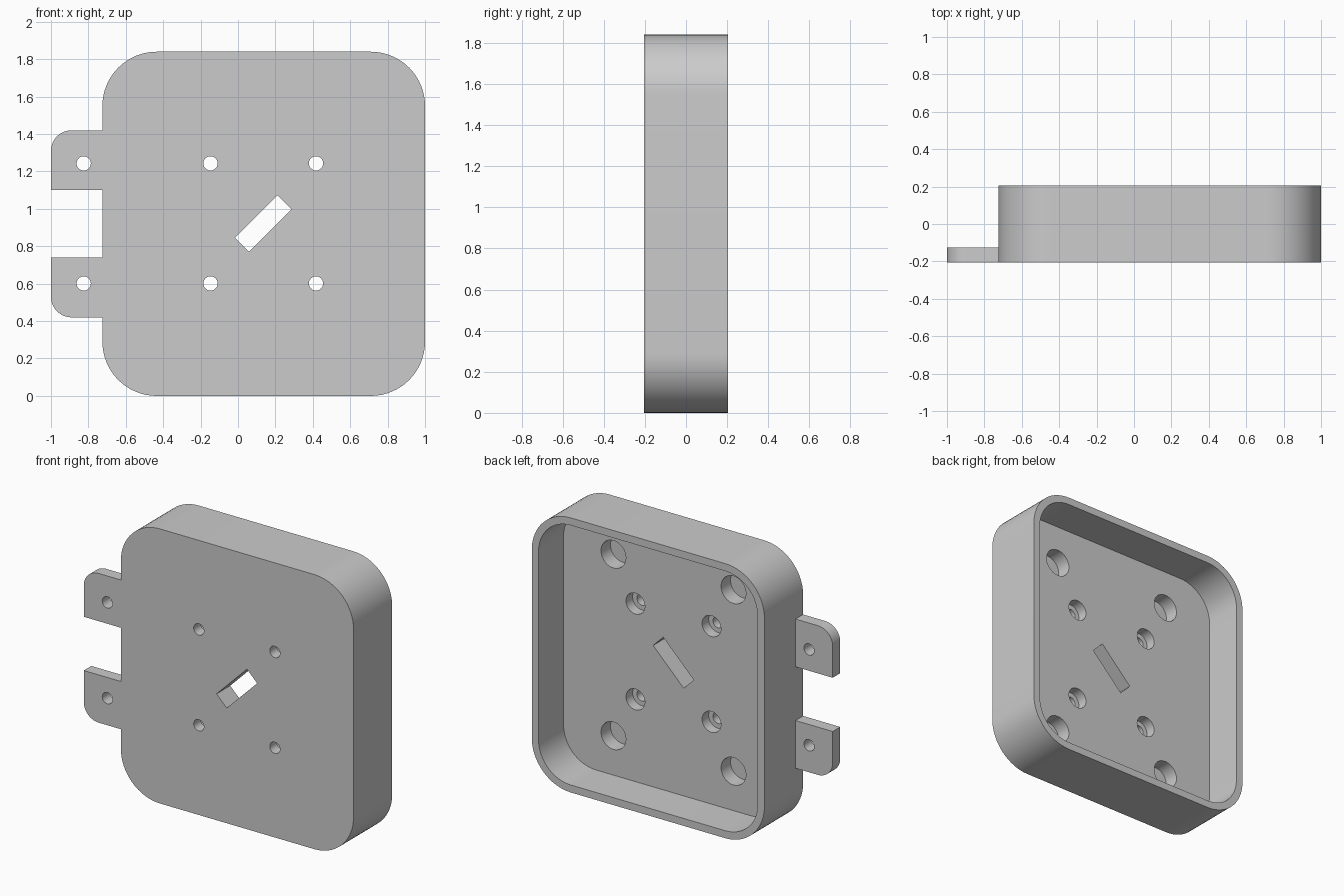
import bpy, bmesh, math
from mathutils import Vector

if "Cube" in bpy.data.objects:
    bpy.data.objects.remove(bpy.data.objects["Cube"])

grey = bpy.data.materials.new("plain grey")
grey.use_nodes = True
grey.diffuse_color = (0.6, 0.6, 0.6, 1)
grey.node_tree.nodes["Principled BSDF"].inputs["Base Color"].default_value = (0.6, 0.6, 0.6, 1)

FRONT, BACK = -0.205, 0.205
FLOOR = -0.06          # inner floor of the tray
LEFT, RIGHT, TOP = -0.725, 1.0, 1.84
MID_X, MID_Z = 0.135, 0.922


def prism(name, outline, y0, y1):
    """Extrude an outline in the x-z plane from y0 to y1."""
    bm = bmesh.new()
    face = bm.faces.new([bm.verts.new((x, y0, z)) for x, z in outline])
    side = bmesh.ops.extrude_face_region(bm, geom=[face])
    verts = [v for v in side["geom"] if isinstance(v, bmesh.types.BMVert)]
    bmesh.ops.translate(bm, vec=(0, y1 - y0, 0), verts=verts)
    bmesh.ops.recalc_face_normals(bm, faces=bm.faces)
    mesh = bpy.data.meshes.new(name)
    bm.to_mesh(mesh)
    bm.free()
    mesh.materials.append(grey)
    obj = bpy.data.objects.new(name, mesh)
    bpy.context.collection.objects.link(obj)
    return obj


def arc(cx, cz, r, start, sweep, steps):
    return [(cx + r * math.cos(start + sweep * i / steps),
             cz + r * math.sin(start + sweep * i / steps)) for i in range(steps + 1)]


def rounded_rect(x0, x1, z0, z1, radii, steps=16):
    """Radii run from top right, anticlockwise; zero keeps a square corner."""
    corners = [(x1, z1, -1, -1), (x0, z1, 1, -1), (x0, z0, 1, 1), (x1, z0, -1, 1)]
    pts = []
    for i, ((x, z, sx, sz), r) in enumerate(zip(corners, radii)):
        if r:
            pts += arc(x + sx * r, z + sz * r, r, i * math.pi / 2, math.pi / 2, steps)
        else:
            pts.append((x, z))
    return pts


def hole(x, z, r, y0, y1):
    return prism("hole_cutter", arc(x, z, r, 0, math.tau, 40)[:-1], y0, y1)


def select(obj):
    bpy.ops.object.select_all(action="DESELECT")
    obj.select_set(True)
    bpy.context.view_layer.objects.active = obj


def cut(obj, cutter):
    cutter.hide_render = True
    select(obj)
    mod = obj.modifiers.new("cut", "BOOLEAN")
    mod.operation, mod.solver, mod.object = "DIFFERENCE", "EXACT", cutter
    bpy.ops.object.modifier_apply(modifier=mod.name)
    bpy.data.objects.remove(cutter)


def smooth(obj):
    select(obj)
    bpy.ops.object.shade_smooth_by_angle(angle=math.radians(30))


# Open-backed tray with rounded corners
WALL, R = 0.05, 0.29
tray = prism("tray", rounded_rect(LEFT, RIGHT, 0, TOP, [R] * 4), FRONT, BACK)
cut(tray, prism("cavity_cutter", rounded_rect(LEFT + WALL, RIGHT - WALL, WALL, TOP - WALL,
                                              [R - WALL] * 4), FLOOR, BACK + 0.1))

# Counterbored screw holes, and larger blind pockets further out
for sx in (-1, 1):
    for sz in (-1, 1):
        x, z = MID_X + sx * 0.282, MID_Z + sz * 0.321
        cut(tray, hole(x, z, 0.07, FLOOR - 0.07, 0.0))
        cut(tray, hole(x, z, 0.038, FRONT - 0.1, 0.0))
        cut(tray, hole(MID_X + sx * 0.445, MID_Z + sz * 0.608, 0.092, FLOOR - 0.1, 0.0))

# Slanted slot through the floor
along = Vector((1, 1)).normalized() * 0.16
across = Vector((1, -1)).normalized() * 0.053
mid = Vector((MID_X, MID_Z))
slot = [mid + along * a + across * b for a, b in ((1, 1), (1, -1), (-1, -1), (-1, 1))]
cut(tray, prism("slot_cutter", slot, FRONT - 0.1, 0.0))
smooth(tray)

# Mounting tabs on the side, each rounded at its outermost corner
for name, z0, z1, radii, hz in (("upper_tab", 1.1, 1.42, (0, 0.11, 0, 0), 1.243),
                                ("lower_tab", 0.42, 0.74, (0, 0, 0.11, 0), 0.601)):
    tab = prism(name, rounded_rect(-1, LEFT, z0, z1, radii), FRONT, FRONT + 0.08)
    cut(tab, hole(-0.825, hz, 0.038, FRONT - 0.1, 0.0))
    smooth(tab)
